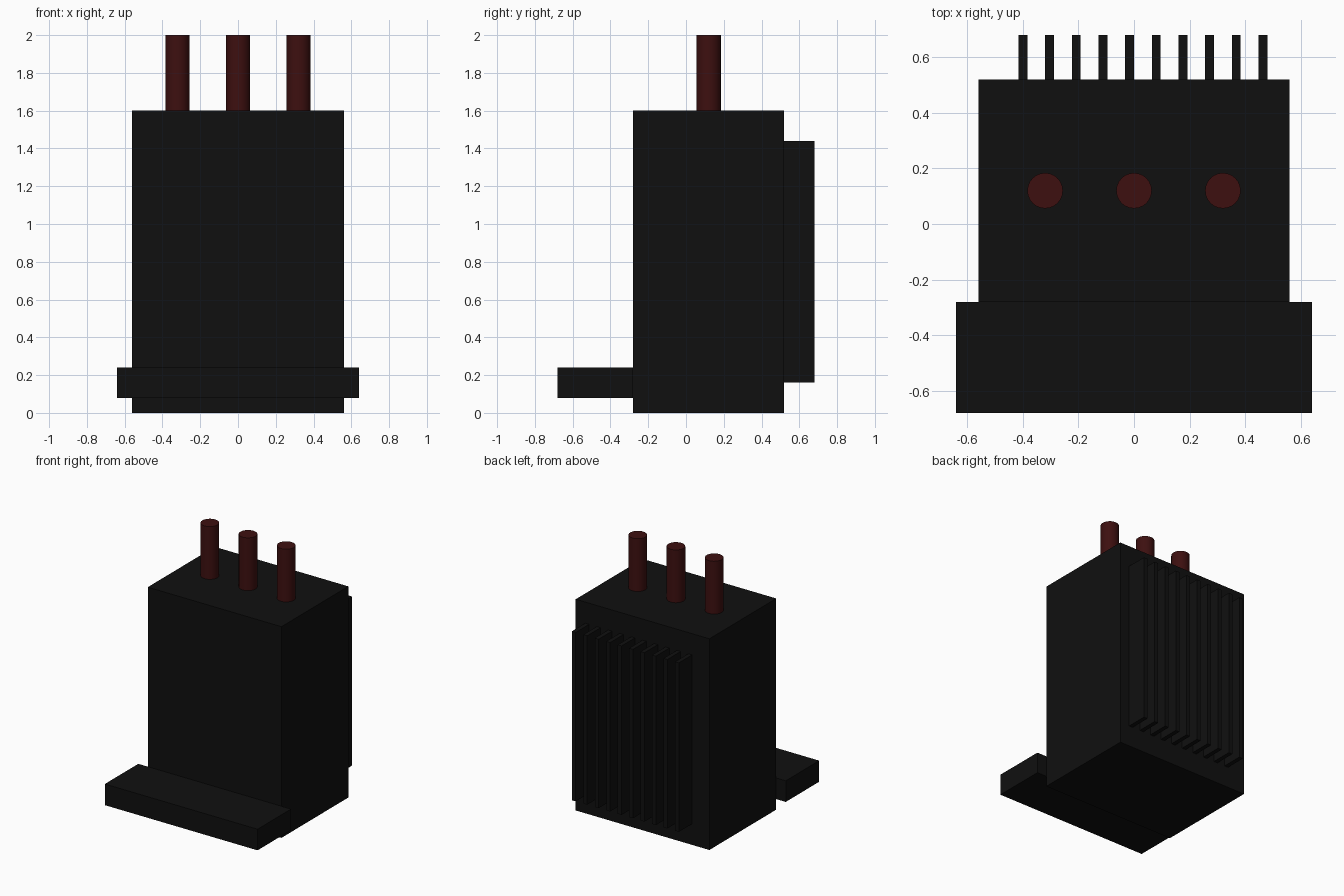
import bpy, math

if "Cube" in bpy.data.objects:
    bpy.data.objects.remove(bpy.data.objects["Cube"])

def material(name, rgb):
    m = bpy.data.materials.new(name)
    m.diffuse_color = (*rgb, 1)
    m.use_nodes = True
    m.node_tree.nodes["Principled BSDF"].inputs["Base Color"].default_value = m.diffuse_color
    return m

black = material("matte_black", (0.005, 0.005, 0.005))
dark_red = material("dark_red", (0.047, 0.005, 0.005))

def box(name, x, y, z):
    """Box from (min, max) ranges."""
    bpy.ops.mesh.primitive_cube_add(size=1, location=[(a + b) / 2 for a, b in (x, y, z)])
    o = bpy.context.object
    o.name = name
    o.scale = [b - a for a, b in (x, y, z)]
    bpy.ops.object.transform_apply(location=False, rotation=False, scale=True)
    o.data.materials.append(black)

# Main housing and front shelf
box("housing", (-0.56, 0.56), (-0.28, 0.52), (0, 1.6))
box("front_shelf", (-0.64, 0.64), (-0.68, -0.28), (0.08, 0.24))

# Row of cooling fins on the back (slightly off-centre)
for i in range(10):
    x = -0.4 + 0.096 * i
    box(f"cooling_fin_{i + 1}", (x - 0.016, x + 0.016), (0.52, 0.68), (0.16, 1.44))

# Three rods on top
for i, x in enumerate((-0.32, 0, 0.32)):
    bpy.ops.mesh.primitive_cylinder_add(vertices=24, radius=0.064, depth=0.4, location=(x, 0.12, 1.8))
    rod = bpy.context.object
    rod.name = f"top_rod_{i + 1}"
    rod.data.materials.append(dark_red)
    bpy.ops.object.shade_smooth_by_angle(angle=math.radians(30))
